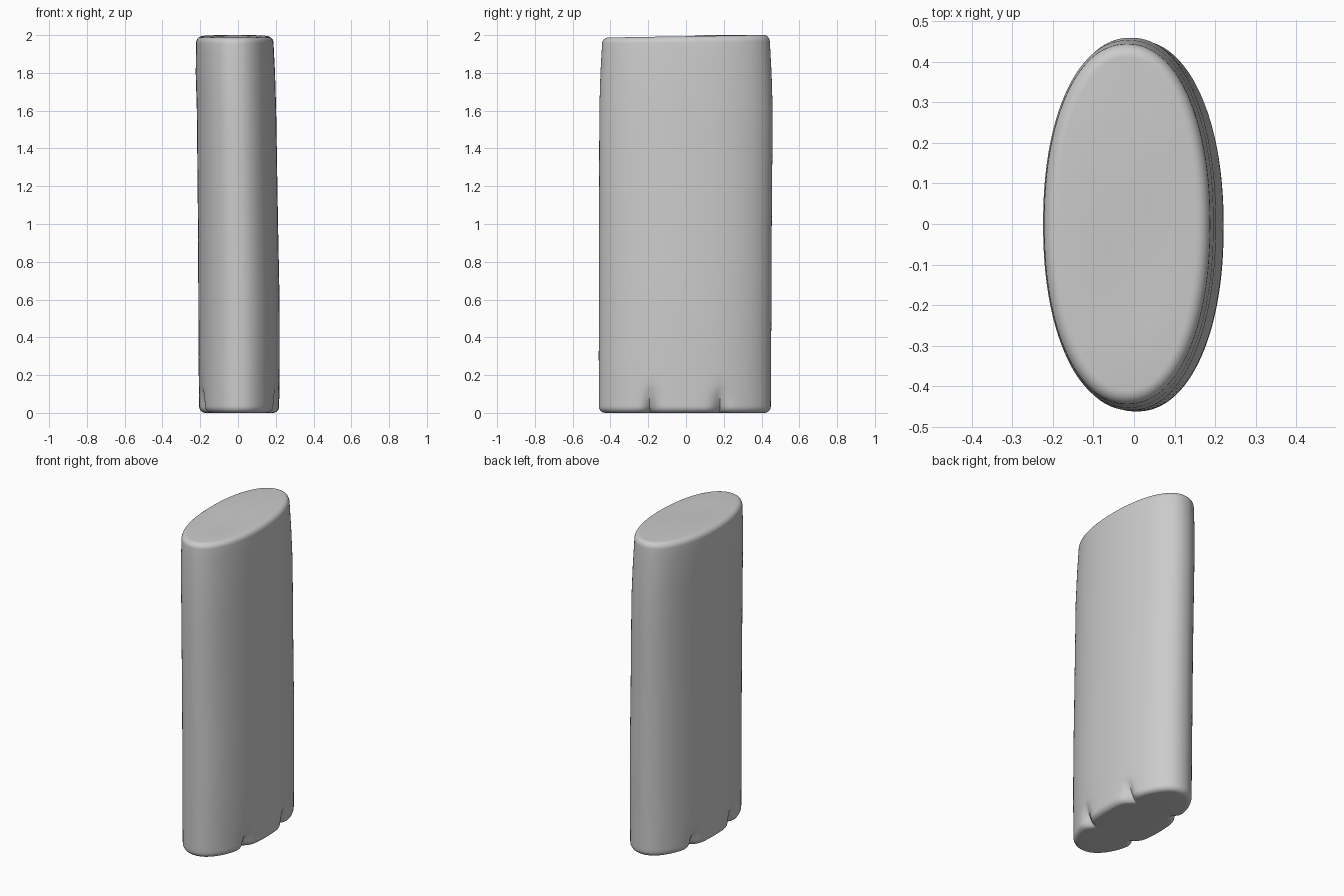
import bpy, bmesh, math

if "Cube" in bpy.data.objects:
    bpy.data.objects.remove(bpy.data.objects["Cube"])

SIDES = 160
HX, HY, POWER = 0.212, 0.458, 2.15

# Height, half-width x, half-depth y, centre x, centre y
LEVELS = [
    (0.04, 0.212, 0.455, 0.006, -0.006),
    (0.30, 0.215, 0.456, 0.006, -0.006),
    (0.60, 0.215, 0.457, 0.005, -0.004),
    (1.00, 0.212, 0.457, 0.000, -0.003),
    (1.60, 0.210, 0.459, -0.008, 0.000),
    (1.80, 0.210, 0.453, -0.014, 0.000),
    (1.96, 0.205, 0.444, -0.017, 0.000),
]


def section(z):
    """Interpolate the body section at a height."""
    z = min(max(z, LEVELS[0][0]), LEVELS[-1][0])
    for a, b in zip(LEVELS, LEVELS[1:]):
        if z <= b[0]:
            t = (z - a[0]) / (b[0] - a[0])
            return [p + (q - p) * t for p, q in zip(a[1:], b[1:])]


def ring(bm, z, inset=0.0, scale=1.0):
    """One oval loop, pinched into three lobes near the foot."""
    hx, hy, cx, cy = section(z)
    verts = []
    for i in range(SIDES):
        a = 2 * math.pi * i / SIDES
        c, s = math.cos(a), math.sin(a)
        x = (hx - inset) * math.copysign(abs(c) ** (2 / POWER), c)
        y = (hy - inset) * math.copysign(abs(s) ** (2 / POWER), s)
        fade = max(0.0, 1 - z / 0.15) ** 1.2
        pinch = 0.06 * fade * math.exp(-(abs(abs(y) - 0.185) / 0.03) ** 1.3)
        x -= math.copysign(pinch, c)
        # Top face rises slightly towards the back
        lift = 0.008 * y / HY * max(0.0, (z - 1.9) / 0.1)
        verts.append(bm.verts.new((x * scale + cx, y * scale + cy,
                                   min(z + lift, 2.0))))
    return verts


bm = bmesh.new()
rings = []
R = 0.034
# Bottom cap and rounded lower edge
for s in (0.3, 0.65):
    rings.append(ring(bm, 0.0, R, s))
for k in range(7):
    a = k / 6 * math.pi / 2
    rings.append(ring(bm, R * (1 - math.cos(a)), R * (1 - math.sin(a))))
# Tall side wall
for z in (0.05, 0.07, 0.09, 0.11, 0.13, 0.15, 0.22, 0.3, 0.45, 0.6, 0.8,
          1.0, 1.2, 1.4, 1.6, 1.7, 1.8, 1.9):
    rings.append(ring(bm, z))
# Rounded upper edge and top cap
T = 1.994
for k in range(7):
    a = k / 6 * math.pi / 2
    rings.append(ring(bm, T - R * (1 - math.sin(a)), R * (1 - math.cos(a))))
for s in (0.65, 0.3):
    rings.append(ring(bm, T, R, s))

for lo, hi in zip(rings, rings[1:]):
    for i in range(SIDES):
        j = (i + 1) % SIDES
        bm.faces.new((lo[i], lo[j], hi[j], hi[i]))
bm.faces.new(rings[0][::-1])
bm.faces.new(rings[-1])
bmesh.ops.recalc_face_normals(bm, faces=bm.faces)

mesh = bpy.data.meshes.new("oval_column")
bm.to_mesh(mesh)
bm.free()
column = bpy.data.objects.new("oval_column", mesh)
bpy.context.collection.objects.link(column)
bpy.context.view_layer.objects.active = column
column.select_set(True)
bpy.ops.object.shade_smooth_by_angle(angle=math.radians(50))
